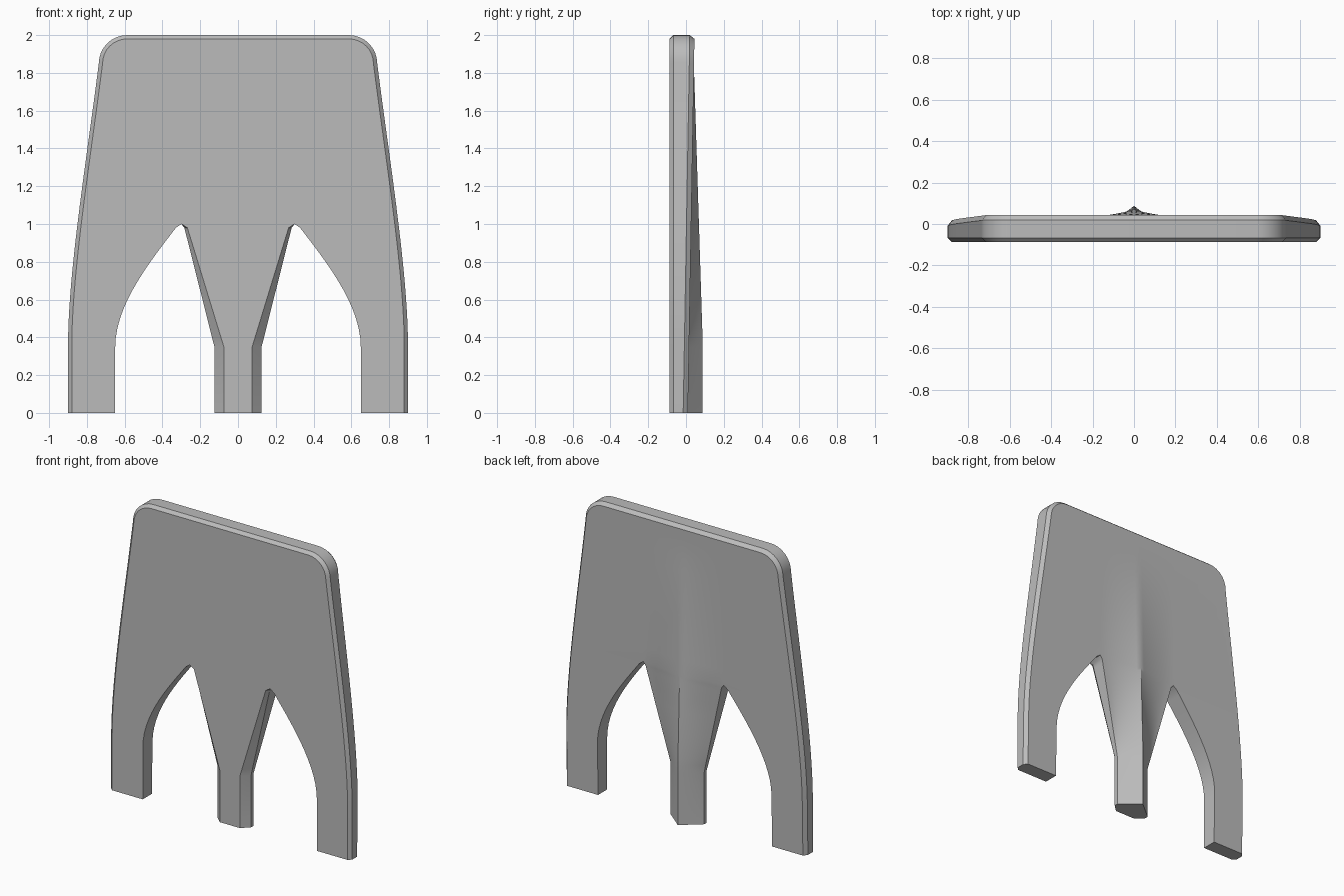
import bpy, bmesh, math
from mathutils import Vector
from mathutils.geometry import interpolate_bezier

cube = bpy.data.objects.get("Cube")
if cube:
    bpy.data.objects.remove(cube, do_unlink=True)

FRONT, CHAMFER, BACK_CHAMFER = -0.0875, 0.02, 0.025
KNEE, APEX, SEAM = 0.35, 1.0, 0.3
RIDGE_STEPS = 10


def curve(*pts):
    return interpolate_bezier(*[Vector((x, 0, z)) for x, z in pts], 40)


OUTER = curve((0.9, KNEE), (0.9, 0.75), (0.80, 1.35), (0.737, 1.85))
ARCH = curve((0.65, KNEE), (0.65, 0.58), (0.45, 0.82), (0.325, 0.985))


def x_at(points, z):
    for p, q in zip(points, points[1:]):
        if z <= q.z:
            return p.x + (q.x - p.x) * max(0, (z - p.z) / (q.z - p.z))
    return points[-1].x


def ramp(z, z0, z1, a, b):
    t = min(1, max(0, (z - z0) / (z1 - z0)))
    return a + (b - a) * t


def back(z):
    return 0.01 + 0.0175 * z


# Outer rim (x, z) with its inset edge for the chamfers
levels = [0, KNEE] + [KNEE + 0.05 * i for i in range(1, 13)] + [0.98, APEX]
levels += [APEX + 0.1 * i for i in range(1, 9)]
rim = []
for z in levels:
    x = x_at(OUTER, z)
    rim.append((x, z, x - CHAMFER, z))
R, CX, CZ = 0.15, 0.587, 1.85
for i in range(9):
    a = math.pi / 2 * i / 8
    c, s = math.cos(a), math.sin(a)
    r = R - CHAMFER
    rim.append((CX + R * c, CZ + R * s, CX + r * c, CZ + r * s))

bm = bmesh.new()


def verts(points):
    return [bm.verts.new(p) for p in points]


def wing_section(px, pz, qx, qz):
    inner = SEAM if qz >= APEX else x_at(ARCH, qz)
    return verts([(inner, FRONT, qz), (qx, FRONT, qz),
                  (px, FRONT + CHAMFER, pz), (px, back(pz) - BACK_CHAMFER, pz),
                  (qx, back(qz), qz), (inner, back(qz), qz)])


def middle_section(z):
    if z >= APEX:
        side = front_x = SEAM
    else:
        side = ramp(z, KNEE, 0.98, 0.125, 0.284)
        front_x = side - ramp(z, KNEE, 0.98, 0.05, 0.016)
    edge_y = ramp(z, KNEE, APEX, -0.015, back(APEX)) if z < APEX else back(z)
    ridge_y = max(back(z), ramp(z, 0.4, 1.8, 0.0875, 0.043))
    power = ramp(z, KNEE, 0.8, 1, 1.8)
    pts = [(0, FRONT, z), (front_x, FRONT, z),
           (side, ramp(z, KNEE, APEX, -0.04, -0.067), z)]
    for i in range(RIDGE_STEPS + 1):
        u = 1 - i / RIDGE_STEPS
        pts.append((side * u, edge_y + (ridge_y - edge_y) * (1 - u) ** power, z))
    return verts(pts)


wings = [wing_section(*row) for row in rim]
middles = [middle_section(row[3]) for row in rim]


def loft(sections, skip, closed):
    for k, (a, b) in enumerate(zip(sections, sections[1:])):
        n = len(a)
        for j in range(n if closed else n - 1):
            if rim[k][3] >= APEX - 1e-6 and j in skip:
                continue
            m = (j + 1) % n
            bm.faces.new((a[j], a[m], b[m], b[j]))


# Walls of the side legs and the middle leg end where they join the panel
loft(wings, {5}, True)
loft(middles, {1, 2}, False)
bm.faces.new(wings[0])
bm.faces.new(middles[0])

# Flat top edge with chamfers on both sides
w, m = wings[-1], middles[-1]
top_front, top_back = verts([(0, FRONT + CHAMFER, 2), (0, back(2) - BACK_CHAMFER, 2)])
bm.faces.new((w[1], w[2], top_front, m[0], m[1]))
bm.faces.new((w[2], w[3], top_back, top_front))
bm.faces.new([w[3], w[4]] + m[3:] + [top_back])

bmesh.ops.delete(bm, geom=[v for v in bm.verts if not v.link_faces], context='VERTS')
bmesh.ops.remove_doubles(bm, verts=bm.verts, dist=0.0005)

# Other half
bmesh.ops.mirror(bm, geom=bm.verts[:] + bm.edges[:] + bm.faces[:],
                 axis='X', merge_dist=0.0005)
bmesh.ops.recalc_face_normals(bm, faces=bm.faces)

mesh = bpy.data.meshes.new("three_legged_panel")
bm.to_mesh(mesh)
bm.free()
panel = bpy.data.objects.new("three_legged_panel", mesh)
bpy.context.collection.objects.link(panel)

grey = bpy.data.materials.new("plain_grey")
grey.use_nodes = True
colour = (0.5, 0.5, 0.5, 1)
grey.diffuse_color = colour
grey.node_tree.nodes["Principled BSDF"].inputs["Base Color"].default_value = colour
mesh.materials.append(grey)

bpy.ops.object.select_all(action='DESELECT')
panel.select_set(True)
bpy.context.view_layer.objects.active = panel
bpy.ops.object.shade_smooth_by_angle(angle=math.radians(25))
